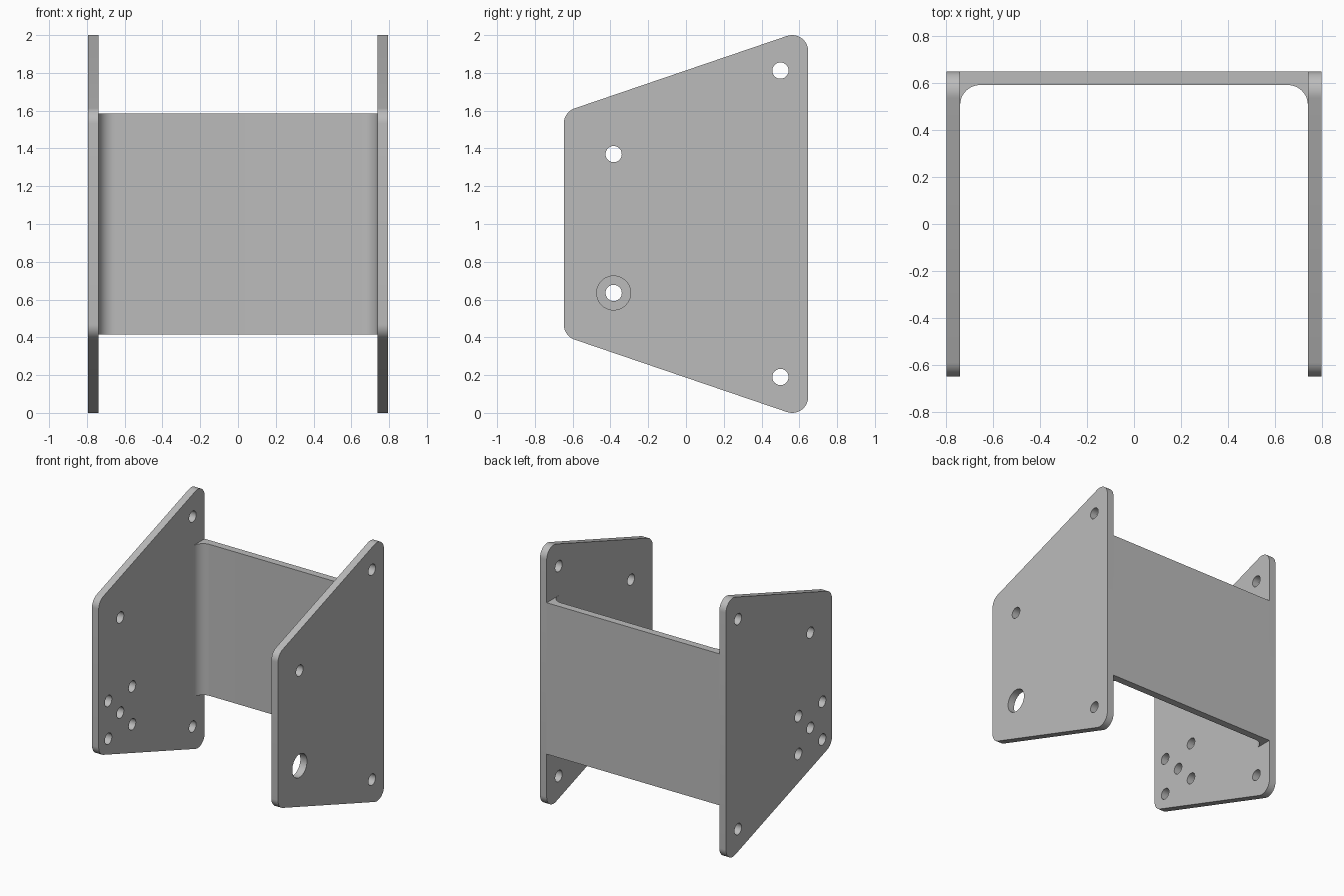
import bpy, bmesh
from math import sin, cos, pi, radians, atan
from mathutils import Matrix

cube = bpy.data.objects.get("Cube")
if cube:
    bpy.data.objects.remove(cube, do_unlink=True)

HALF_X, HALF_Y, THICK, FILLET = 0.795, 0.647, 0.057, 0.085
INNER_X = HALF_X - THICK
WEB_LOW, WEB_HIGH = 0.415, 1.585

grey = bpy.data.materials.new("plain grey metal")
grey.use_nodes = True
colour = (0.5, 0.5, 0.5, 1)
grey.diffuse_color = colour
grey.node_tree.nodes["Principled BSDF"].inputs["Base Color"].default_value = colour


def arc(cx, cy, r, start, end, steps=12):
    """Points along an arc, angles in radians."""
    angles = [start + (end - start) * i / steps for i in range(steps + 1)]
    return [(cx + r * cos(a), cy + r * sin(a)) for a in angles]


def circle(cx, cy, r):
    return arc(cx, cy, r, 0, 2 * pi, 40)[:-1]


def extruded(name, loops, depth, matrix):
    """Solid sheet from an outline followed by hole loops."""
    curve = bpy.data.curves.new(name, "CURVE")
    curve.dimensions = "2D"
    curve.fill_mode = "BOTH"
    curve.extrude = depth / 2
    for loop in loops:
        spline = curve.splines.new("POLY")
        spline.points.add(len(loop) - 1)
        for point, (x, y) in zip(spline.points, loop):
            point.co = (x, y, 0, 1)
        spline.use_cyclic_u = True
    obj = bpy.data.objects.new(name, curve)
    bpy.context.collection.objects.link(obj)
    bpy.ops.object.select_all(action="DESELECT")
    obj.select_set(True)
    bpy.context.view_layer.objects.active = obj
    bpy.ops.object.convert(target="MESH")
    obj = bpy.context.object
    obj.data.transform(matrix)
    bm = bmesh.new()
    bm.from_mesh(obj.data)
    bmesh.ops.remove_doubles(bm, verts=bm.verts, dist=1e-5)
    bmesh.ops.recalc_face_normals(bm, faces=bm.faces)
    bm.to_mesh(obj.data)
    bm.free()
    obj.data.materials.clear()
    obj.data.materials.append(grey)
    bpy.ops.object.shade_smooth_by_angle(angle=radians(30))
    return obj


# Tapered side plate outline with rounded corners
slope = atan(0.341)
edge_y = HALF_Y - FILLET
back_z = 1 - FILLET
front_z = back_z - 2 * edge_y * 0.341
upper = (arc(edge_y, 1 + back_z, FILLET, 0, pi / 2 + slope)
         + arc(-edge_y, 1 + front_z, FILLET, pi / 2 + slope, pi))
outline = upper + [(y, 2 - z) for y, z in reversed(upper)]

# Holes: corner fixings shared by both plates, then one pattern for each side
HOLE = 0.043
hub = (-0.383, 0.635)
shared = [circle(y, z, HOLE) for y, z in ((0.5, 1.812), (0.5, 0.19), (-0.383, 1.37))]
shaft_hole = [circle(*hub, 0.09)]
motor_holes = [circle(*hub, HOLE)] + [
    circle(hub[0] + sy * 0.146, hub[1] + sz * 0.146, HOLE)
    for sy in (-1, 1) for sz in (-1, 1)]

to_side = Matrix(((0, 0, 1, 0), (1, 0, 0, 0), (0, 1, 0, 0), (0, 0, 0, 1)))
for name, side, holes in (("left_plate", 1, shaft_hole), ("right_plate", -1, motor_holes)):
    place = Matrix.Translation((side * (HALF_X - THICK / 2), 0, 0)) @ to_side
    extruded(name, [outline] + shared + holes, THICK, place)

# Back web with filleted inside corners
web_front = HALF_Y - THICK
half = arc(INNER_X - FILLET, web_front - FILLET, FILLET, pi / 2, 0)
profile = half + [(INNER_X, HALF_Y), (-INNER_X, HALF_Y)] + [(-x, y) for x, y in reversed(half)]
extruded("back_web", [profile], WEB_HIGH - WEB_LOW,
         Matrix.Translation((0, 0, (WEB_LOW + WEB_HIGH) / 2)))
